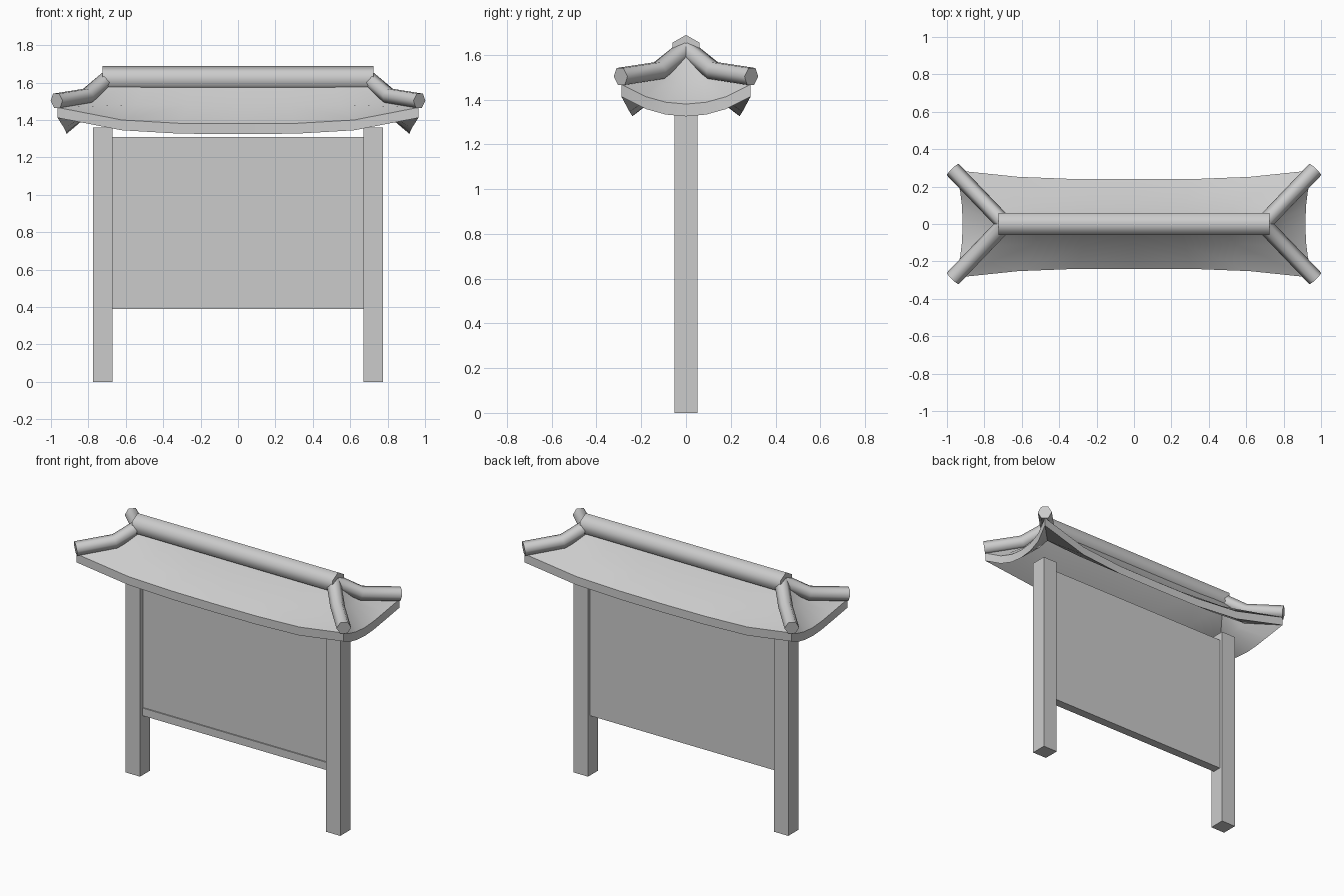
import bpy, bmesh, math
from mathutils import Vector

if "Cube" in bpy.data.objects:
    bpy.data.objects.remove(bpy.data.objects["Cube"])


def finish(name, bm, angle=None):
    bmesh.ops.remove_doubles(bm, verts=bm.verts, dist=0.0005)
    bmesh.ops.recalc_face_normals(bm, faces=bm.faces)
    me = bpy.data.meshes.new(name)
    bm.to_mesh(me)
    bm.free()
    ob = bpy.data.objects.new(name, me)
    bpy.context.collection.objects.link(ob)
    if angle:
        bpy.ops.object.select_all(action='DESELECT')
        ob.select_set(True)
        bpy.context.view_layer.objects.active = ob
        bpy.ops.object.shade_smooth_by_angle(angle=math.radians(angle))
    return ob


def box(name, lo, hi):
    bm = bmesh.new()
    bmesh.ops.create_cube(bm, size=1)
    for v in bm.verts:
        v.co = Vector([(a + b) / 2 + c * (b - a) for a, b, c in zip(lo, hi, v.co)])
    return finish(name, bm)


def tube(name, path, r, turn=0.0):
    # six-sided capped tube swept along a path
    bm = bmesh.new()
    pts = [Vector(p) for p in path]
    rings = []
    for i, p in enumerate(pts):
        d = (pts[min(i + 1, len(pts) - 1)] - pts[max(i - 1, 0)]).normalized()
        side = d.cross(Vector((0, 0, 1))).normalized()
        up = side.cross(d)
        angs = [turn + k * math.pi / 3 for k in range(6)]
        rings.append([bm.verts.new(p + r * (math.cos(a) * side + math.sin(a) * up)) for a in angs])
    for a, b in zip(rings, rings[1:]):
        for k in range(6):
            bm.faces.new((a[k], a[(k + 1) % 6], b[(k + 1) % 6], b[k]))
    bm.faces.new(rings[0])
    bm.faces.new(rings[-1])
    return finish(name, bm, 65)


# Posts
for s, n in ((-1, "left_post"), (1, "right_post")):
    xs = sorted((s * 0.672, s * 0.776))
    box(n, (xs[0], -0.052, 0), (xs[1], 0.052, 1.36))

# Notice board with front rails
box("board", (-0.675, -0.02, 0.39), (0.675, 0.03, 1.31))
box("bottom_rail", (-0.675, -0.028, 0.39), (0.675, -0.019, 0.44))
box("top_rail", (-0.675, -0.028, 1.26), (0.675, -0.019, 1.31))

# Curved hip roof: a quarter outline for ridge, middle and eave rows
ridge = [(0, 0, 1.63), (0.24, 0, 1.63), (0.48, 0, 1.63)] + [(0.72, 0, 1.63)] * 4
middle = [(0, 0.11, 1.48), (0.27, 0.11, 1.48), (0.54, 0.11, 1.482), (0.80, 0.115, 1.495),
          (0.80, 0.07, 1.485), (0.80, 0.035, 1.48), (0.80, 0, 1.48)]
eave = [(0, 0.24, 1.38), (0.31, 0.24, 1.382), (0.62, 0.252, 1.40), (0.965, 0.288, 1.467),
        (0.93, 0.18, 1.413), (0.919, 0.09, 1.388), (0.917, 0, 1.38)]
THICK = 0.055


def drop(row):
    return [(x, y, z - THICK) for x, y, z in row]


rows = [ridge, middle, eave, drop(eave), drop(middle), drop(ridge)]
bm = bmesh.new()
for sx in (-1, 1):
    for sy in (-1, 1):
        grid = [[(sx * x, sy * y, z) for x, y, z in r] for r in rows]
        for a, b in zip(grid, grid[1:]):
            for i in range(6):
                loop = list(dict.fromkeys((a[i], a[i + 1], b[i + 1], b[i])))
                bm.faces.new([bm.verts.new(p) for p in loop])
finish("roof", bm, 40)

# Ridge and hip tiles
tube("ridge_tile", [(-0.725, 0, 1.62), (0.725, 0, 1.62)], 0.069, math.pi / 6)
for sx, a in ((-1, "left"), (1, "right")):
    for sy, b in ((-1, "front"), (1, "back")):
        tube(f"{b}_{a}_hip_tile", [(sx * 0.69, 0, 1.625), (sx * 0.805, sy * 0.12, 1.53),
                                   (sx * 0.97, sy * 0.292, 1.503)], 0.044)
